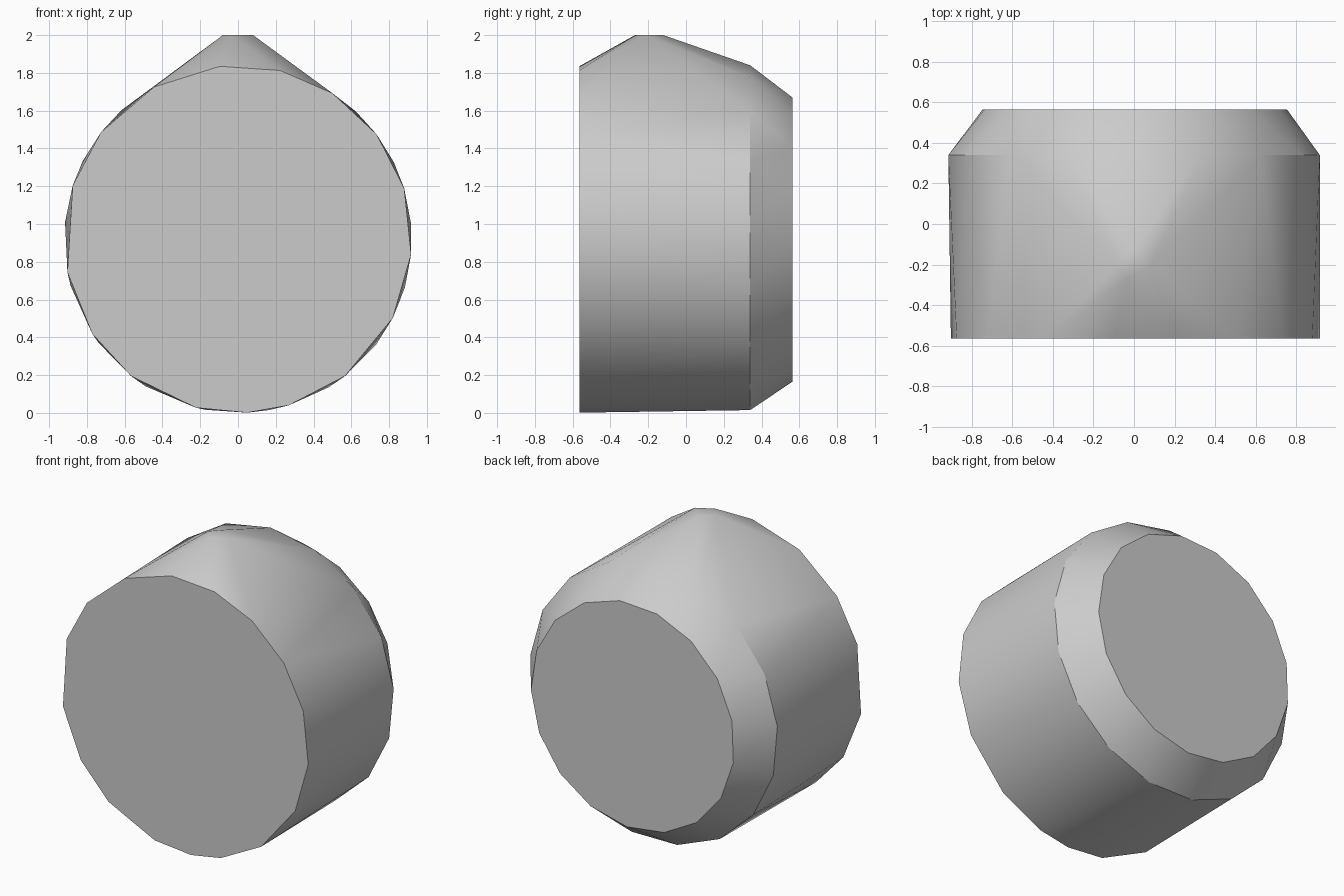
import bpy, bmesh
from math import sin, cos, radians

cube = bpy.data.objects.get("Cube")
if cube:
    bpy.data.objects.remove(cube, do_unlink=True)

# Plain grey finish
grey = bpy.data.materials.new("plain grey")
grey.use_nodes = True
colour = (0.6, 0.6, 0.6, 1)
grey.diffuse_color = colour
grey.node_tree.nodes["Principled BSDF"].inputs["Base Color"].default_value = colour

CENTRE_Z = 0.92
bm = bmesh.new()


def ring(angles, radius, y):
    """Upright ring of points around the drum's axis."""
    for a in angles:
        a = radians(a)
        bm.verts.new((radius * cos(a), y, CENTRE_Z + radius * sin(a)))


def even(sides, start):
    return [start + i * 360 / sides for i in range(sides)]


# Front rim, shoulder and narrower back rim
front_angles = [-5, 17, 37, 57, 76, 96, 119, 142, 162, 191,
                213, 232, 256, 273, 287, 308, 333]
ring(front_angles, 0.92, -0.565)
ring(even(17, 5), 0.92, 0.34)
ring(even(17, -2), 0.755, 0.565)

# Small blunt peak on top
for x, y in ((-0.08, -0.2), (0.08, -0.21), (-0.03, -0.27), (0.0, -0.12)):
    bm.verts.new((x, y, 2.0))

# Wrap a tight skin over the rims and peak
bmesh.ops.convex_hull(bm, input=bm.verts[:])
bmesh.ops.dissolve_limit(bm, angle_limit=radians(1),
                         verts=bm.verts[:], edges=bm.edges[:])
bmesh.ops.recalc_face_normals(bm, faces=bm.faces[:])

mesh = bpy.data.meshes.new("peaked_drum")
bm.to_mesh(mesh)
bm.free()
mesh.materials.append(grey)
drum = bpy.data.objects.new("peaked_drum", mesh)
bpy.context.collection.objects.link(drum)

# Soft sides, crisp rims
bpy.context.view_layer.objects.active = drum
drum.select_set(True)
bpy.ops.object.shade_smooth_by_angle(angle=radians(32))
